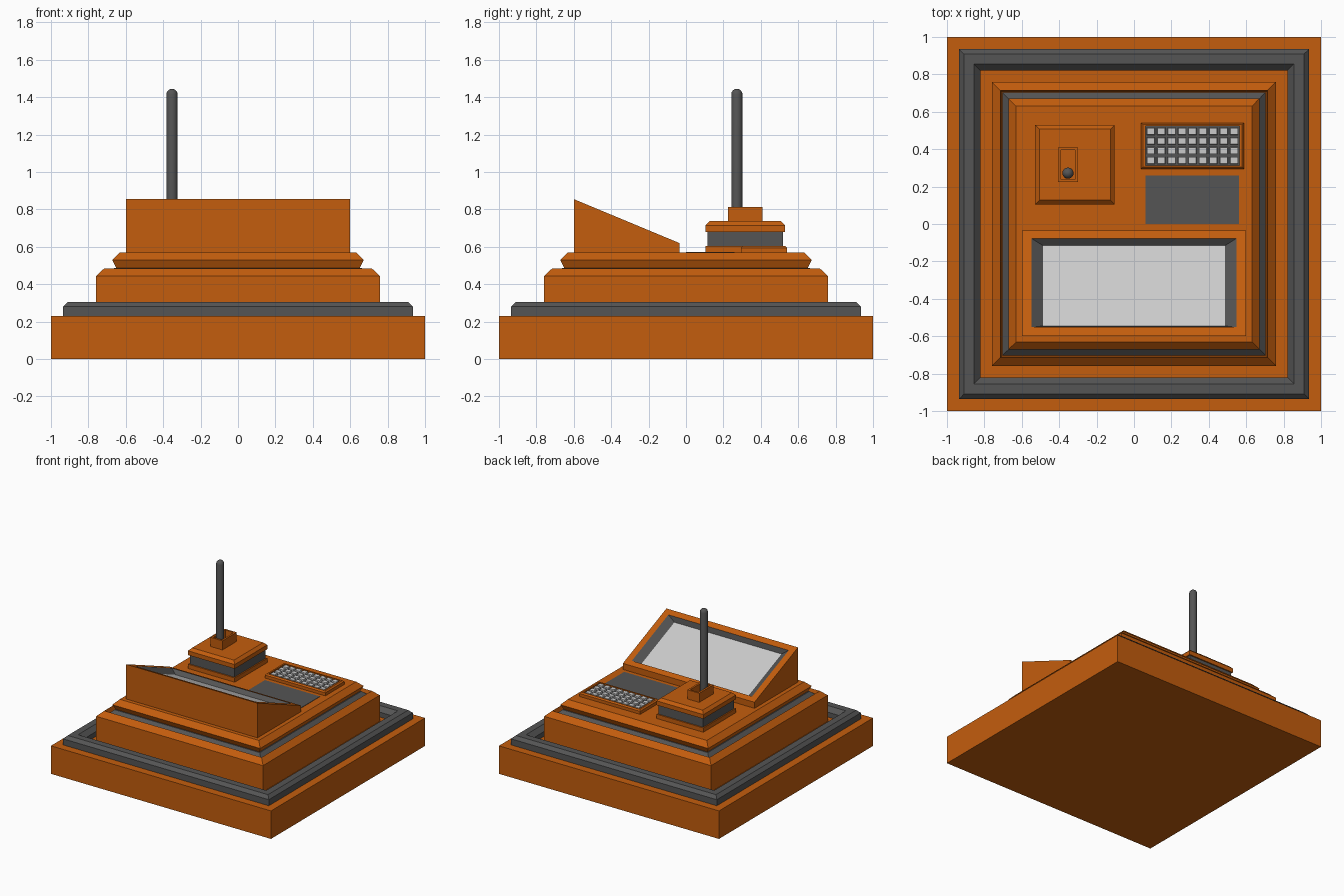
import bpy, bmesh, math

if "Cube" in bpy.data.objects:
    bpy.data.objects.remove(bpy.data.objects["Cube"])


def material(name, rgb):
    m = bpy.data.materials.new(name)
    m.diffuse_color = (*rgb, 1)
    m.use_nodes = True
    m.node_tree.nodes["Principled BSDF"].inputs["Base Color"].default_value = m.diffuse_color
    return m


ORANGE = material("orange", (0.55, 0.11, 0.004))
DARK = material("dark_grey", (0.09, 0.09, 0.09))


def finish(name, bm, mat):
    me = bpy.data.meshes.new(name)
    bm.to_mesh(me)
    bm.free()
    ob = bpy.data.objects.new(name, me)
    bpy.context.collection.objects.link(ob)
    if mat:
        me.materials.append(mat)
    return ob


def rect(hx, hy, z, cx=0, cy=0):
    """Counter-clockwise rectangle; z may be a function of y."""
    zf = z if callable(z) else (lambda y: z)
    return [(cx + sx * hx, cy + sy * hy, zf(cy + sy * hy))
            for sx, sy in ((-1, -1), (1, -1), (1, 1), (-1, 1))]


def loft(name, loops, mat, bottom=True, top=True, ring=False):
    """Skin a series of rectangles, capped or joined into a ring."""
    bm = bmesh.new()
    vs = [[bm.verts.new(p) for p in lp] for lp in loops]
    pairs = list(zip(vs, vs[1:])) + ([(vs[-1], vs[0])] if ring else [])
    for a, b in pairs:
        for i in range(4):
            j = (i + 1) % 4
            bm.faces.new((a[i], a[j], b[j], b[i]))
    if bottom and not ring:
        bm.faces.new(vs[0][::-1])
    if top and not ring:
        bm.faces.new(vs[-1])
    return finish(name, bm, mat)


def squares(name, profile, mat, ring=False):
    return loft(name, [rect(h, h, z) for h, z in profile], mat, ring=ring)


# Stepped pedestal
squares("base_slab", [(1, 0), (1, 0.23)], ORANGE)
squares("bumper_ring", [(0.935, 0.23), (0.935, 0.28), (0.91, 0.305),
                        (0.855, 0.305), (0.82, 0.27), (0.82, 0.23)], DARK, ring=True)
squares("body", [(0.758, 0.23), (0.758, 0.445), (0.715, 0.485), (0.705, 0.45)], ORANGE)
squares("groove_seal", [(0.703, 0.45), (0.66, 0.488)], DARK)
squares("deck", [(0.65, 0.485), (0.672, 0.53), (0.632, 0.57)], ORANGE)

# Tilted monitor
def slope(y):
    return 0.855 + (y + 0.6) * (0.62 - 0.855) / 0.565


def sunk(y):
    return slope(y) - 0.04


rim = rect(0.547, 0.237, slope, 0, -0.315)
floor = rect(0.487, 0.215, sunk, 0, -0.33)
loft("monitor_housing", [rect(0.598, 0.2825, 0.57, 0, -0.3175),
                         rect(0.598, 0.2825, slope, 0, -0.3175), rim],
     ORANGE, top=False)
loft("screen_bezel", [rim, floor], DARK, bottom=False, top=False)
loft("screen", [floor], None, bottom=False)

# Keyboard tray with key grid, and touch pad
KX, KY = 0.3125, 0.418
loft("keyboard_tray", [rect(0.275, 0.123, 0.57, KX, KY), rect(0.275, 0.123, 0.595, KX, KY),
                       rect(0.265, 0.113, 0.605, KX, KY), rect(0.252, 0.105, 0.605, KX, KY),
                       rect(0.252, 0.105, 0.588, KX, KY)], ORANGE, top=False)
loft("key_bed", [rect(0.252, 0.105, 0.588, KX, KY)], DARK, bottom=False)
for r in range(4):
    for c in range(9):
        x, y = KX + (c - 4) * 0.0557, KY + (r - 1.5) * 0.052
        loft(f"key_{r}_{c}", [rect(0.022, 0.019, 0.588, x, y),
                              rect(0.020, 0.017, 0.604, x, y)], None, bottom=False)
loft("touch_pad", [rect(0.25, 0.13, 0.57, KX, 0.13), rect(0.25, 0.13, 0.573, KX, 0.13)], DARK)

# Lever unit
LX, LY = -0.316, 0.317
loft("lever_base", [rect(0.212, 0.212, z, LX, LY) for z in (0.57, 0.605)], ORANGE)
loft("lever_bellows", [rect(0.202, 0.202, z, LX, LY) for z in (0.605, 0.68)], DARK)
loft("lever_cap", [rect(0.212, 0.212, 0.68, LX, LY), rect(0.212, 0.212, 0.715, LX, LY),
                   rect(0.19, 0.19, 0.737, LX, LY)], ORANGE)
loft("lever_slot", [rect(0.054, 0.092, 0.737, -0.353, LY), rect(0.054, 0.092, 0.812, -0.353, LY),
                    rect(0.038, 0.078, 0.812, -0.353, LY), rect(0.038, 0.078, 0.745, -0.353, LY)],
     ORANGE)

# Rod with a rounded tip, spun from a half profile
R, TOP, N = 0.03, 1.445, 16
bm = bmesh.new()
prof = [(0, 0.74), (R, 0.74)] + [(R * math.cos(a), TOP - R + R * math.sin(a))
                                 for a in (math.radians(d) for d in (0, 22.5, 45, 67.5, 90))]
pts = [bm.verts.new((x, 0, z)) for x, z in prof]
edges = [bm.edges.new(e) for e in zip(pts, pts[1:])]
bmesh.ops.spin(bm, geom=pts + edges, cent=(0, 0, 0), axis=(0, 0, 1),
               angle=math.tau, steps=N, use_duplicate=False)
bmesh.ops.remove_doubles(bm, verts=bm.verts, dist=0.0005)
bmesh.ops.recalc_face_normals(bm, faces=bm.faces)
rod = finish("lever_rod", bm, DARK)
rod.location = (-0.353, 0.272, 0)
bpy.context.view_layer.objects.active = rod
rod.select_set(True)
bpy.ops.object.shade_smooth_by_angle(angle=math.radians(40))
